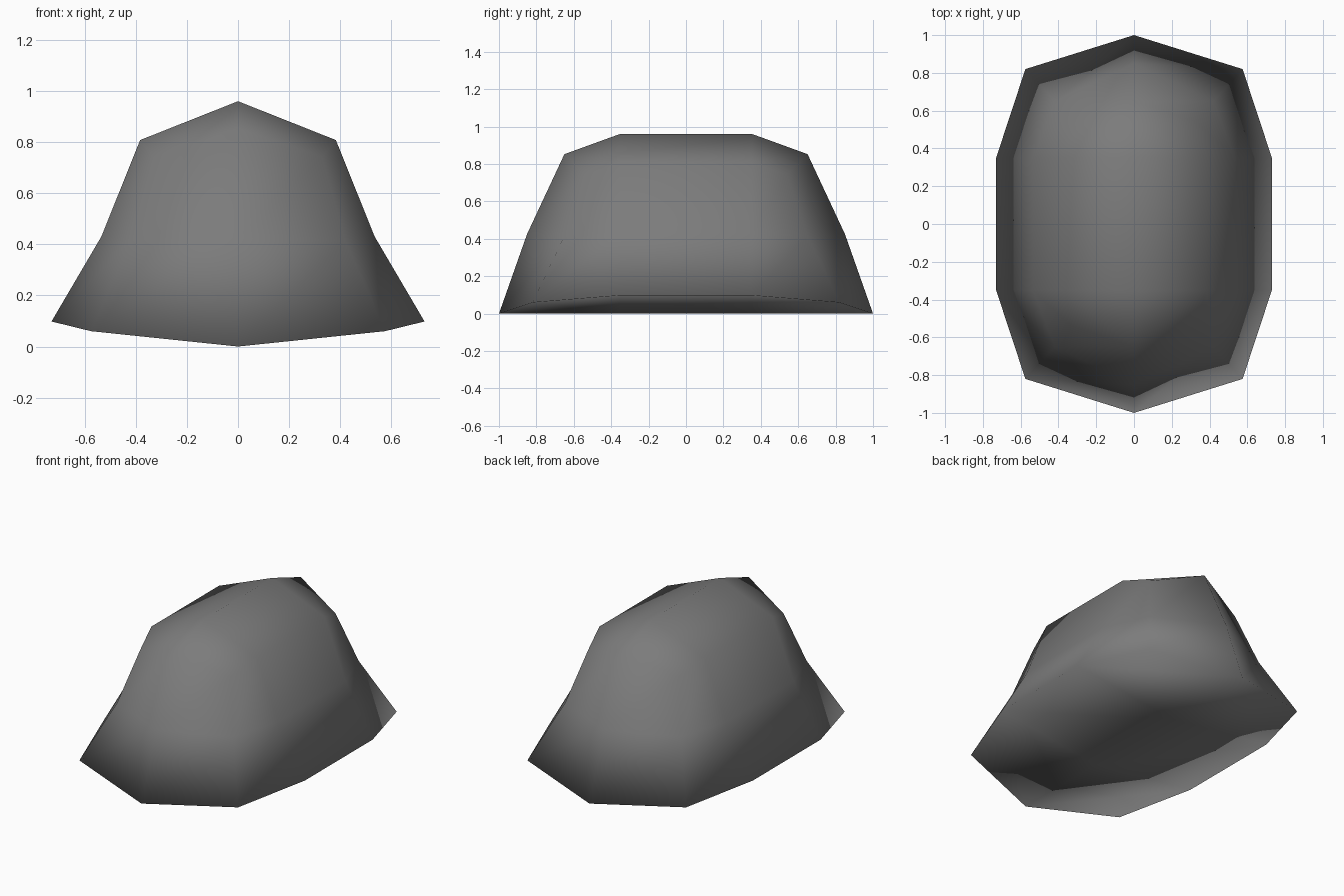
import bpy, bmesh

if "Cube" in bpy.data.objects:
    bpy.data.objects.remove(bpy.data.objects["Cube"])

# One flat grey for the whole boulder
grey = bpy.data.materials.new("stone grey")
grey.diffuse_color = (0.2, 0.2, 0.2, 1)
grey.use_nodes = True
grey.node_tree.nodes["Principled BSDF"].inputs["Base Color"].default_value = grey.diffuse_color

bm = bmesh.new()


def ring(end, corner, side):
    """Ten-sided loop mirrored in x and y from three (x, y, z) points."""
    half = [corner, side]
    signs = [(1, -1, half), (1, 1, half[::-1]), (-1, 1, half), (-1, -1, half[::-1])]
    pts = []
    for i, (sx, sy, quarter) in enumerate(signs):
        if i == 0:
            pts.append((0, -end[1], end[2]))
        if i == 2:
            pts.append(end)
        pts += [(sx * x, sy * y, z) for x, y, z in quarter]
    return [bm.verts.new(p) for p in pts]


def cap(r, y, z):
    """Close a loop onto a short centre ridge running along y."""
    f, b = bm.verts.new((0, -y, z)), bm.verts.new((0, y, z))
    for face in ((r[0], r[1], r[2], f), (r[2], r[3], b, f), (r[3], r[4], r[5], b),
                 (r[5], r[6], r[7], b), (r[7], r[8], f, b), (r[8], r[9], r[0], f)):
        bm.faces.new(face)


# Loops from the flared rim up to the shoulder
rings = [
    ring((0, 1.0, 0.0), (0.575, 0.82, 0.06), (0.73, 0.35, 0.098)),
    ring((0, 0.85, 0.425), (0.42, 0.65, 0.415), (0.535, 0.35, 0.43)),
    ring((0, 0.65, 0.853), (0.33, 0.54, 0.743), (0.383, 0.35, 0.808)),
]

# Side walls
for low, high in zip(rings, rings[1:]):
    for i in range(10):
        j = (i + 1) % 10
        bm.faces.new((low[i], low[j], high[j], high[i]))

# Roof ridge and shallow keel underneath
cap(rings[-1], 0.355, 0.96)
cap(rings[0], 0.355, 0.0)

bmesh.ops.recalc_face_normals(bm, faces=bm.faces[:])
for face in bm.faces:
    face.smooth = True

mesh = bpy.data.meshes.new("boulder")
bm.to_mesh(mesh)
bm.free()
mesh.materials.append(grey)
boulder = bpy.data.objects.new("boulder", mesh)
bpy.context.collection.objects.link(boulder)
